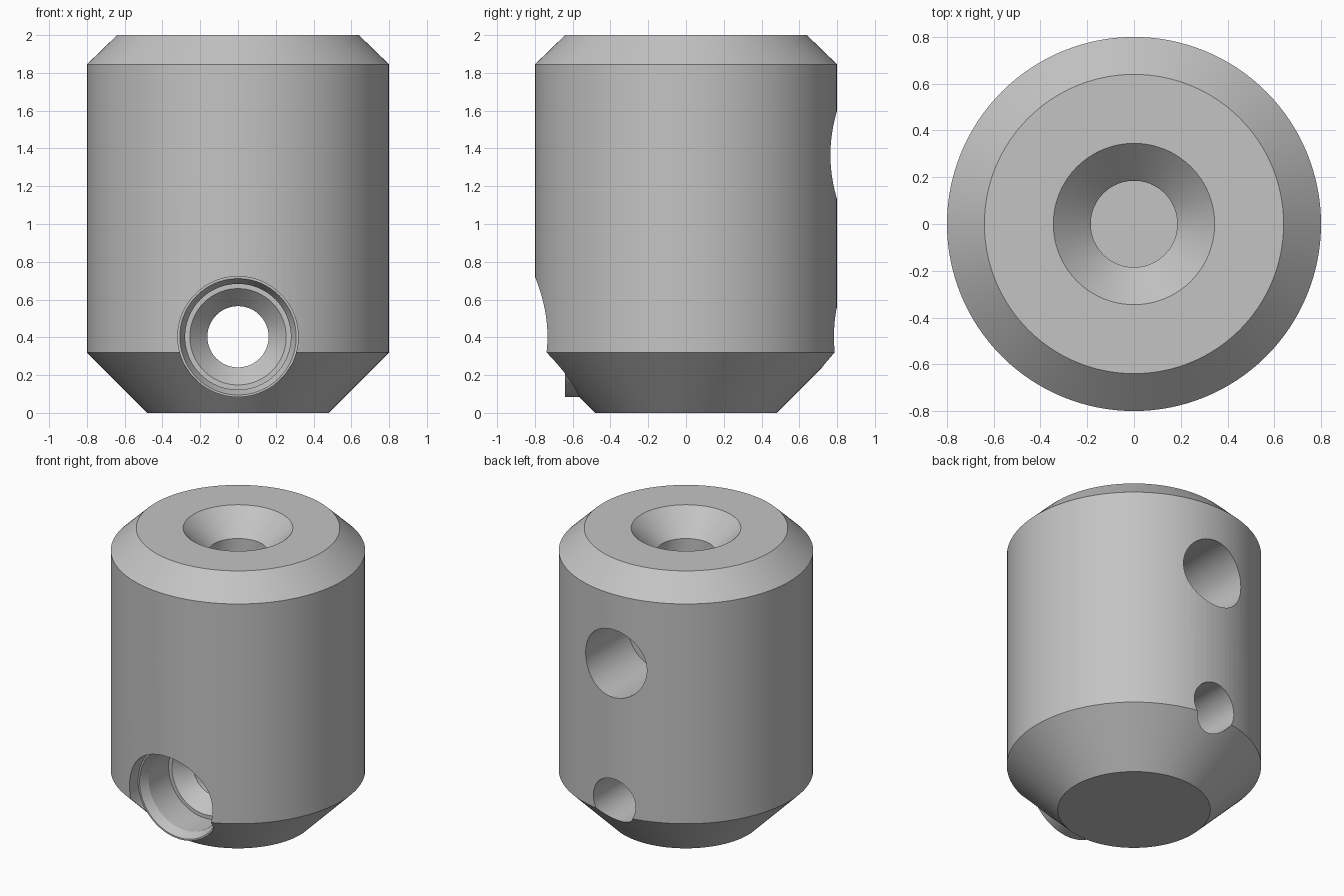
import bpy
import math

SEGMENTS = 128

cube = bpy.data.objects.get("Cube")
if cube:
    bpy.data.objects.remove(cube, do_unlink=True)

# Single plain metal colour
metal = bpy.data.materials.new("plain grey metal")
metal.use_nodes = True
grey = (0.55, 0.55, 0.55, 1)
metal.diffuse_color = grey
metal.node_tree.nodes["Principled BSDF"].inputs["Base Color"].default_value = grey


def revolve(name, profile, along_y=False, height=0.0):
    """Closed solid turned from (radius, position) pairs, about z or about y."""
    verts, n = [], SEGMENTS
    for r, p in profile:
        for i in range(n):
            a = 2 * math.pi * i / n
            u, v = r * math.cos(a), r * math.sin(a)
            verts.append((u, p, height - v) if along_y else (u, v, p))
    faces = [list(range(n))[::-1]]
    for k in range(len(profile) - 1):
        for i in range(n):
            j = (i + 1) % n
            faces.append([k * n + i, k * n + j, (k + 1) * n + j, (k + 1) * n + i])
    faces.append([(len(profile) - 1) * n + i for i in range(n)])
    mesh = bpy.data.meshes.new(name)
    mesh.from_pydata(verts, [], faces)
    mesh.materials.append(metal)
    obj = bpy.data.objects.new(name, mesh)
    bpy.context.collection.objects.link(obj)
    return obj


def boolean(target, tool, operation):
    mod = target.modifiers.new(tool.name, "BOOLEAN")
    mod.operation = operation
    mod.solver = "EXACT"
    mod.object = tool
    bpy.context.view_layer.objects.active = target
    bpy.ops.object.modifier_apply(modifier=mod.name)
    bpy.data.objects.remove(tool, do_unlink=True)


# Chamfered barrel
body = revolve("barrel_body", [(0.48, 0), (0.8, 0.32), (0.8, 1.845), (0.64, 2)])

# Front pocket with the short collar that stands out of the lower chamfer
PORT_Z = 0.403
boolean(body, revolve("pocket", [(0.319, -1), (0.319, -0.64)], True, PORT_Z), "DIFFERENCE")
boolean(body, revolve("collar", [(0.319, -0.64), (0.319, -0.2)], True, PORT_Z), "UNION")

# Stepped port running through to the back
port = [(0.308, -0.9), (0.308, -0.64), (0.28, -0.58), (0.28, -0.36),
        (0.255, -0.36), (0.162, -0.26), (0.162, 1)]
boolean(body, revolve("stepped_port", port, True, PORT_Z), "DIFFERENCE")

# Blind upper hole in the back
boolean(body, revolve("back_hole", [(0.235, 0.3), (0.235, 1)], True, 1.365), "DIFFERENCE")

# Countersunk bore in the top
bore = [(0.185, 1.3), (0.185, 1.84), (0.345, 2), (0.345, 2.1)]
boolean(body, revolve("top_bore", bore), "DIFFERENCE")

# Smooth walls, crisp machined edges
bpy.ops.object.select_all(action="DESELECT")
body.select_set(True)
bpy.context.view_layer.objects.active = body
bpy.ops.object.shade_smooth_by_angle(angle=math.radians(20))
